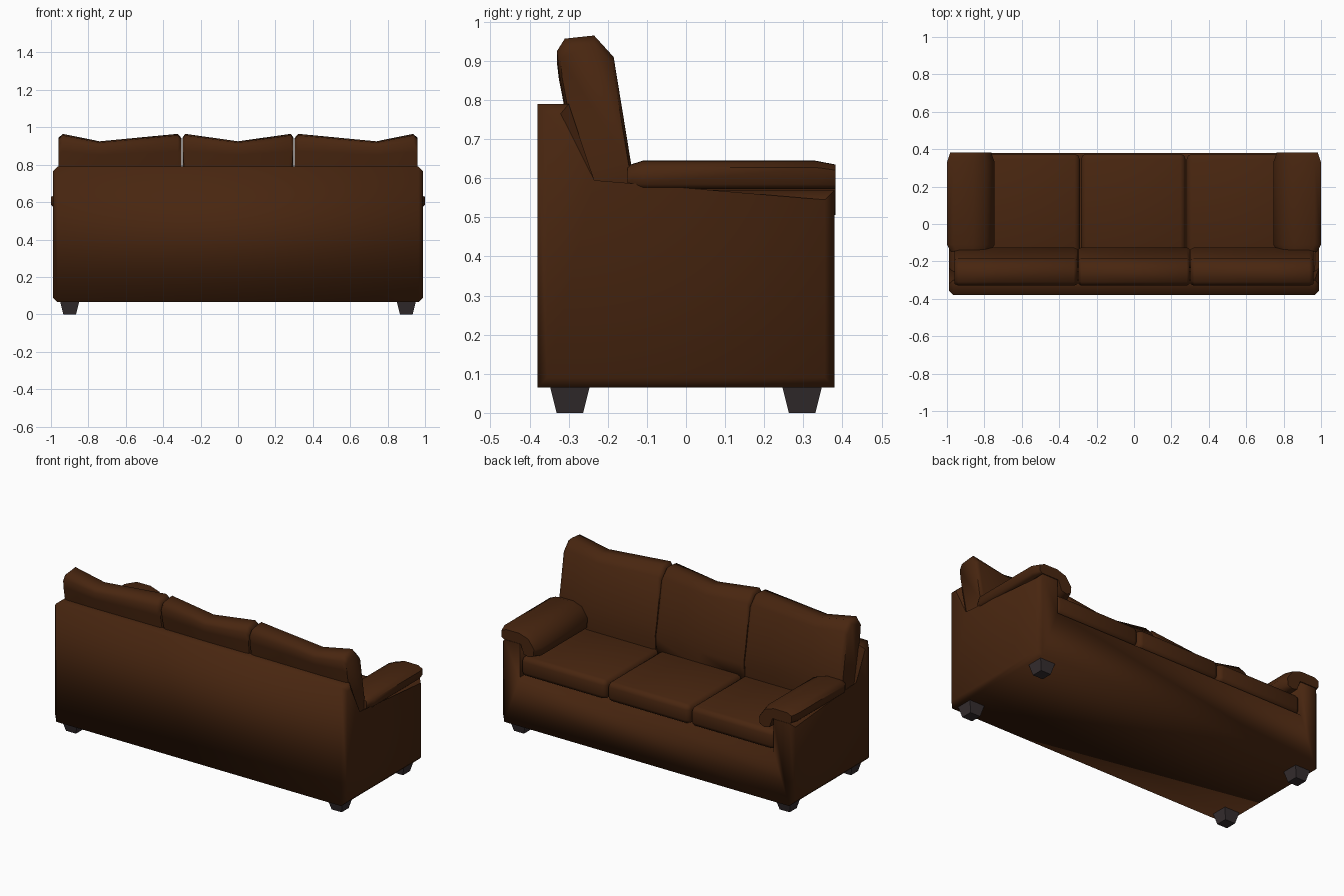
import bpy, bmesh, math
from mathutils import Vector

cube = bpy.data.objects.get("Cube")
if cube:
    bpy.data.objects.remove(cube, do_unlink=True)


def material(name, rgb):
    m = bpy.data.materials.new(name)
    m.use_nodes = True
    m.diffuse_color = (*rgb, 1)
    bsdf = next(n for n in m.node_tree.nodes if n.type == 'BSDF_PRINCIPLED')
    bsdf.inputs["Base Color"].default_value = (*rgb, 1)
    bsdf.inputs["Roughness"].default_value = 0.8
    return m


leather = material("brown_leather", (0.065, 0.019, 0.005))
dark_wood = material("dark_leg", (0.036, 0.027, 0.029))


def finish(name, bm, mat, angle=60):
    bmesh.ops.recalc_face_normals(bm, faces=bm.faces)
    mesh = bpy.data.meshes.new(name)
    bm.to_mesh(mesh)
    bm.free()
    mesh.materials.append(mat)
    ob = bpy.data.objects.new(name, mesh)
    bpy.context.collection.objects.link(ob)
    bpy.ops.object.select_all(action='DESELECT')
    ob.select_set(True)
    bpy.context.view_layer.objects.active = ob
    bpy.ops.object.shade_smooth_by_angle(angle=math.radians(angle))
    return ob


def loft(rings):
    """Skin a list of equal closed rings and cap both ends."""
    bm = bmesh.new()
    loops = [[bm.verts.new(p) for p in ring] for ring in rings]
    n = len(loops[0])
    for a, b in zip(loops, loops[1:]):
        for i in range(n):
            j = (i + 1) % n
            bm.faces.new((a[i], a[j], b[j], b[i]))
    bm.faces.new(loops[0])
    bm.faces.new(loops[-1][::-1])
    return bm


def box(lo, hi):
    bm = bmesh.new()
    bmesh.ops.create_cube(bm, size=1)
    lo, hi = Vector(lo), Vector(hi)
    for v in bm.verts:
        v.co = Vector([(lo[i] + hi[i]) / 2 + v.co[i] * (hi[i] - lo[i]) for i in range(3)])
    return bm


# Frame: side outline run across the width, chamfered around both ends
outline = [(-.38, .065), (.38, .065), (.38, .57), (-.255, .57), (-.30, .79), (-.38, .79)]
bm = loft([[(x, y, z) for y, z in outline] for x in (-.99, .99)])
rim = [e for e in bm.edges if abs(e.verts[0].co.x - e.verts[1].co.x) < .01]
bmesh.ops.bevel(bm, geom=rim, offset=.025, segments=1, affect='EDGES')
frame = finish("sofa_frame", bm, leather)

# Seat well cut between the arms
cutter = finish("seat_well_cutter", box((-.86, -.255, .365), (.86, .6, 1.2)), leather)
cutter.hide_render = True
cut = frame.modifiers.new("seat_well", 'BOOLEAN')
cut.operation = 'DIFFERENCE'
cut.solver = 'EXACT'
cut.object = cutter
bpy.context.view_layer.objects.active = frame
bpy.ops.object.modifier_apply(modifier=cut.name)
bpy.data.objects.remove(cutter, do_unlink=True)

# Seat cushions
for name, x0, x1 in (("right", -.86, -.29), ("middle", -.283, .275), ("left", .282, .86)):
    bm = box((x0, -.24, .372), (x1, .375, .49))
    bmesh.ops.bevel(bm, geom=bm.edges[:], offset=.028, segments=2, profile=.5, affect='EDGES')
    finish(name + "_seat_cushion", bm, leather)

# Back cushions: side profile lofted across, with a sagging top edge
back_profile = [(-.25, .45), (-.13, .46), (-.125, .56), (-.14, .635), (-.185, .91),
                (-.235, .965), (-.31, .957), (-.33, .925), (-.325, .87), (-.275, .6)]


def back_cushion(name, stations, taper):
    rings = []
    for x, scale, sag in stations:
        ring = []
        for y, z in back_profile:
            narrow = 1 - taper * (.95 - z) if y < -.26 and z < .95 else 1
            drop = sag * max(0, (z - .8) / .165)
            ring.append((x * narrow, -.23 + (y + .23) * scale, .72 + (z - .72) * scale - drop))
        rings.append(ring)
    finish(name, loft(rings), leather)


for name, s in (("left", 1), ("right", -1)):
    back_cushion(name + "_back_cushion",
                 [(s * .303, .91, 0), (s * .322, 1, 0), (s * .74, 1, .04),
                  (s * .937, 1, 0), (s * .96, .91, 0)], 0)
back_cushion("middle_back_cushion",
             [(-.298, .91, 0), (-.282, 1, 0), (0, 1, .04), (.282, 1, 0), (.298, .91, 0)], .2)

# Arm pads: cross-section folding down over the inner side of each arm
pad_profile = [(.985, .572), (1.0, .585), (1.0, .628), (.965, .644), (.86, .645), (.79, .622),
               (.745, .56), (.75, .51), (.785, .495), (.825, .505), (.85, .572)]
for name, s in (("left", 1), ("right", -1)):
    rings = [[(s * (.875 + (x - .875) * k), y, .575 + (z - .575) * k) for x, z in pad_profile]
             for y, k in ((-.15, .82), (-.11, 1), (.33, 1), (.382, .86))]
    finish(name + "_arm_pad", loft(rings), leather)

# Tapered legs
for sx, side in ((1, "left"), (-1, "right")):
    for cy, end in ((-.297, "back"), (.297, "seat_side")):
        rings = [[(sx * .9 + a * r, cy + b * r, z)
                  for a, b in ((-1, -1), (1, -1), (1, 1), (-1, 1))]
                 for z, r in ((0, .034), (.068, .051))]
        finish(side + "_" + end + "_leg", loft(rings), dark_wood, 30)
